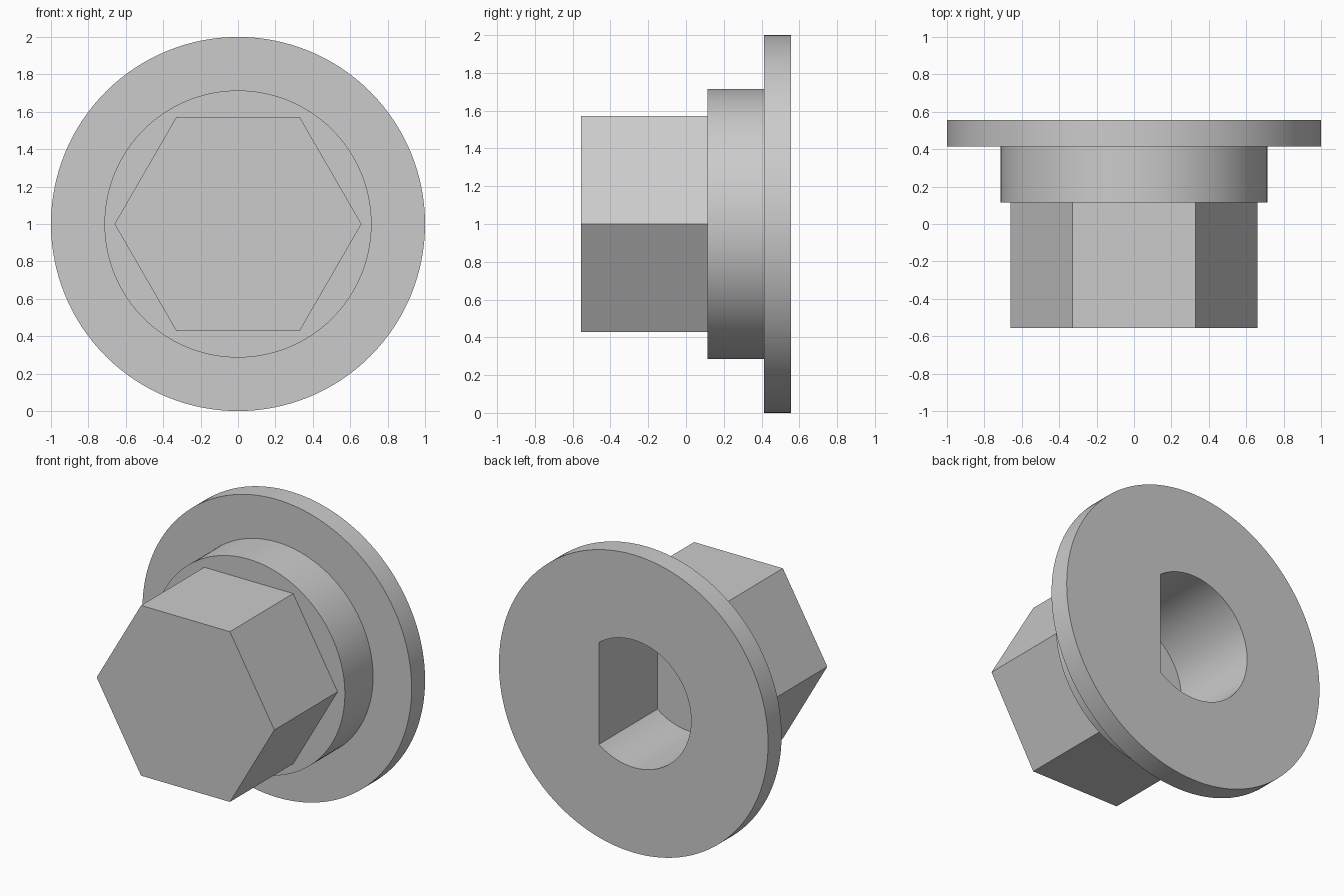
import bpy
import bmesh
import math

cube = bpy.data.objects.get("Cube")
if cube:
    bpy.data.objects.remove(cube, do_unlink=True)

# Single plain grey
grey = bpy.data.materials.new("plain grey")
grey.use_nodes = True
colour = (0.6, 0.6, 0.6, 1.0)
grey.diffuse_color = colour
grey.node_tree.nodes["Principled BSDF"].inputs["Base Color"].default_value = colour

AXIS_Z = 1.0
FRONT, HEAD_END, COLLAR_END, BACK = -0.557, 0.114, 0.414, 0.557
BORE_RADIUS, BORE_FLAT, BORE_BOTTOM = 0.428, 0.257, -0.063


def circle(radius, sides, start=0.0, end=math.tau):
    """Points around an arc, as (x, z) pairs."""
    return [(radius * math.cos(start + (end - start) * i / sides),
             radius * math.sin(start + (end - start) * i / sides))
            for i in range(sides)]


def prism(name, outline, y0, y1):
    """Extrude an (x, z) outline along y."""
    bm = bmesh.new()
    base = bm.faces.new([bm.verts.new((x, y0, z + AXIS_Z)) for x, z in outline])
    ext = bmesh.ops.extrude_face_region(bm, geom=[base], use_keep_orig=True)
    moved = [v for v in ext["geom"] if isinstance(v, bmesh.types.BMVert)]
    bmesh.ops.translate(bm, verts=moved, vec=(0, y1 - y0, 0))
    bmesh.ops.recalc_face_normals(bm, faces=bm.faces)
    mesh = bpy.data.meshes.new(name)
    bm.to_mesh(mesh)
    bm.free()
    mesh.materials.append(grey)
    obj = bpy.data.objects.new(name, mesh)
    bpy.context.collection.objects.link(obj)
    return obj


# Solid parts, front to back
parts = [
    prism("hex_head", circle(0.66, 6), FRONT, HEAD_END),
    prism("collar", circle(0.714, 128), HEAD_END, COLLAR_END),
    prism("flange", circle(1.0, 128), COLLAR_END, BACK),
]

# D-shaped blind bore, flat on the +x side
half = math.acos(BORE_FLAT / BORE_RADIUS)
d_outline = circle(BORE_RADIUS, 96, half, math.tau - half)
d_outline.append((BORE_FLAT, -BORE_RADIUS * math.sin(half)))
cutter = prism("bore_cutter", d_outline, BORE_BOTTOM, BACK + 0.1)
cutter.hide_render = True

for part in parts:
    bpy.ops.object.select_all(action="DESELECT")
    bpy.context.view_layer.objects.active = part
    part.select_set(True)
    cut = part.modifiers.new("bore", "BOOLEAN")
    cut.operation = "DIFFERENCE"
    cut.solver = "EXACT"
    cut.object = cutter
    bpy.ops.object.modifier_apply(modifier=cut.name)
    bpy.ops.object.shade_smooth_by_angle(angle=math.radians(30))

bpy.data.objects.remove(cutter, do_unlink=True)
